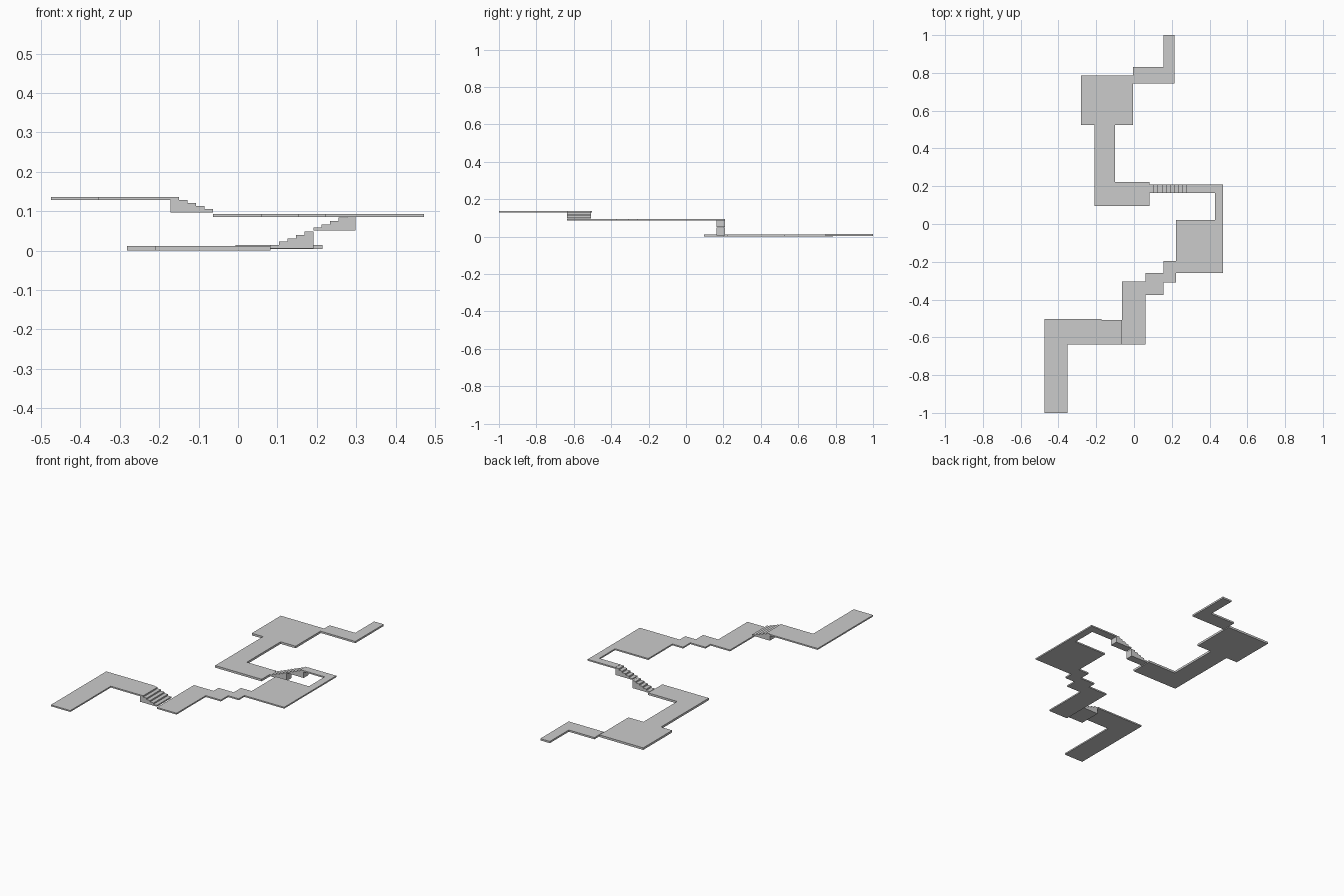
import bpy, bmesh

if "Cube" in bpy.data.objects:
    bpy.data.objects.remove(bpy.data.objects["Cube"])


def prism(name, pts, offset, axis):
    """Extrude a closed outline by a vector."""
    bm = bmesh.new()
    face = bm.faces.new([bm.verts.new(p) for p in pts])
    out = bmesh.ops.extrude_face_region(bm, geom=[face])
    vec = [0, 0, 0]
    vec[axis] = offset
    bmesh.ops.translate(bm, vec=vec,
                        verts=[v for v in out['geom'] if isinstance(v, bmesh.types.BMVert)])
    bmesh.ops.recalc_face_normals(bm, faces=bm.faces)
    mesh = bpy.data.meshes.new(name)
    bm.to_mesh(mesh)
    bm.free()
    ob = bpy.data.objects.new(name, mesh)
    bpy.context.collection.objects.link(ob)
    return ob


def plate(name, outline, z0, z1):
    return prism(name, [(x, y, z0) for x, y in outline], z1 - z0, 2)


def slab(name, x0, x1, y0, y1, z0, z1):
    return plate(name, [(x0, y0), (x1, y0), (x1, y1), (x0, y1)], z0, z1)


def stairs(name, x_low, x_high, y0, y1, base, first, top, steps):
    """Solid flight climbing from x_low to x_high with a flat underside."""
    run = (x_high - x_low) / steps
    rise = (top - first) / (steps - 1)
    prof = [(x_low, base)]
    for i in range(steps):
        z = first + i * rise
        prof += [(x_low + i * run, z), (x_low + (i + 1) * run, z)]
    prof.append((x_high, base))
    return prism(name, [(x, y0, z) for x, z in prof], y1 - y0, 1)


# Lower level
plate("lower_end_walkway", [(-0.006, 0.745), (0.215, 0.745), (0.215, 1.0),
                            (0.155, 1.0), (0.155, 0.83), (-0.006, 0.83)], 0.004, 0.014)
slab("lower_platform", -0.281, -0.006, 0.525, 0.785, 0.0, 0.012)
plate("lower_walkway", [(-0.21, 0.095), (0.082, 0.095), (0.082, 0.222),
                        (-0.10, 0.222), (-0.10, 0.525), (-0.21, 0.525)], 0.0, 0.012)

# Two narrow flights up to the middle level
stairs("lower_flight_1", 0.082, 0.191, 0.163, 0.208, 0.005, 0.014, 0.048, 5)
stairs("lower_flight_2", 0.191, 0.298, 0.163, 0.208, 0.051, 0.058, 0.092, 5)

# Middle level
plate("middle_narrow_walkway", [(0.298, 0.163), (0.43, 0.163), (0.43, 0.022),
                                (0.472, 0.022), (0.472, 0.208), (0.298, 0.208)], 0.085, 0.093)
slab("middle_platform", 0.222, 0.472, -0.26, 0.022, 0.085, 0.093)
slab("middle_link_1", 0.155, 0.222, -0.31, -0.195, 0.085, 0.093)
slab("middle_link_2", 0.06, 0.155, -0.375, -0.26, 0.085, 0.093)
slab("middle_landing", -0.063, 0.06, -0.637, -0.305, 0.085, 0.093)

# Wide flight up to the top level
stairs("upper_flight", -0.063, -0.171, -0.637, -0.508, 0.097, 0.105, 0.136, 5)

# Top level
plate("upper_walkway", [(-0.475, -1.0), (-0.353, -1.0), (-0.353, -0.637),
                        (-0.171, -0.637), (-0.171, -0.503), (-0.475, -0.503)], 0.128, 0.136)
